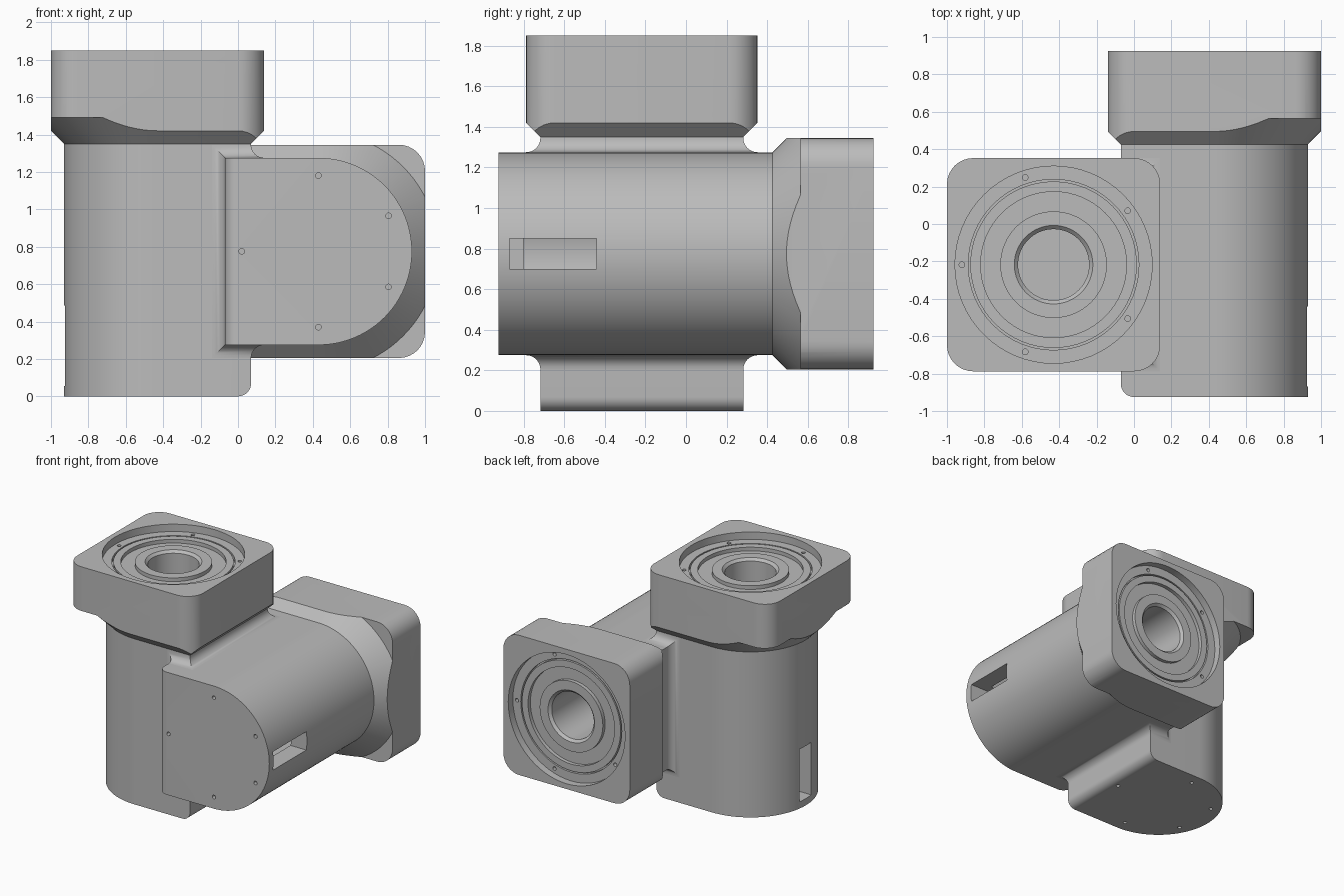
import bpy, bmesh
from math import sin, cos, pi, radians
from mathutils import Matrix, Vector

cube = bpy.data.objects.get("Cube")
if cube:
    bpy.data.objects.remove(cube, do_unlink=True)

grey = bpy.data.materials.new("housing grey")
grey.use_nodes = True
COLOUR = (0.5, 0.5, 0.5, 1)
grey.diffuse_color = COLOUR
grey.node_tree.nodes["Principled BSDF"].inputs["Base Color"].default_value = COLOUR

HEIGHT = 1.85      # base to flange face
NECK = 1.35        # where the flange starts
HALF = 0.5         # half width of the housing
FLANGE = 0.57      # half width of the flange
ROUND = 0.07       # fillet radius


def loft(name, rings, closed=False, edit=None):
    """Skin a list of equal rings; cap the ends unless closed."""
    bm = bmesh.new()
    loops = [[bm.verts.new(p) for p in ring] for ring in rings]
    pairs = list(zip(loops, loops[1:]))
    if closed:
        pairs.append((loops[-1], loops[0]))
    else:
        bm.faces.new(loops[0])
        bm.faces.new(loops[-1])
    for a, b in pairs:
        for i in range(len(a)):
            j = (i + 1) % len(a)
            bm.faces.new((a[i], a[j], b[j], b[i]))
    if edit:
        edit(bm)
    bmesh.ops.recalc_face_normals(bm, faces=bm.faces)
    mesh = bpy.data.meshes.new(name)
    bm.to_mesh(mesh)
    bm.free()
    mesh.materials.append(grey)
    obj = bpy.data.objects.new(name, mesh)
    bpy.context.collection.objects.link(obj)
    return obj


def d_ring(r, z):
    """Half round towards -x, square towards +x."""
    arc = [pi / 2 + pi * i / 48 for i in range(49)]
    return [(r * cos(a), r * sin(a), z) for a in arc] + [(r, -r, z), (r, r, z)]


def circle(r, z, x=0, y=0, n=64):
    return [(x + r * cos(2 * pi * i / n), y + r * sin(2 * pi * i / n), z) for i in range(n)]


def rounded_square(half, r, z):
    pts = []
    for quarter in range(4):
        for i in range(9):
            a = pi / 2 * (quarter + i / 8)
            mid = pi / 2 * quarter + pi / 4
            cx = (half - r) * (1 if cos(mid) > 0 else -1)
            cy = (half - r) * (1 if sin(mid) > 0 else -1)
            pts.append((cx + r * cos(a), cy + r * sin(a), z))
    return pts


def boolean(obj, cutter, operation="DIFFERENCE"):
    mod = obj.modifiers.new("cut", "BOOLEAN")
    mod.operation = operation
    mod.solver = "EXACT"
    mod.object = cutter
    bpy.context.view_layer.objects.active = obj
    bpy.ops.object.modifier_apply(modifier=mod.name)


def discard(*objs):
    for obj in objs:
        bpy.data.objects.remove(obj, do_unlink=True)


def smooth(obj):
    bpy.ops.object.select_all(action="DESELECT")
    obj.select_set(True)
    bpy.context.view_layer.objects.active = obj
    bpy.ops.object.shade_smooth_by_angle(angle=radians(30))


def round_base_edge(bm):
    edges = [e for e in bm.edges
             if all(v.co.x > HALF - 0.01 and v.co.z < 0.01 for v in e.verts)]
    bmesh.ops.bevel(bm, geom=edges, offset=ROUND, segments=8, profile=0.5, affect="EDGES")


def bored_interior():
    """Stepped seat in the flange face, centre bore and hollow chamber."""
    face, floor, low = HEIGHT + 0.05, HEIGHT - 0.06, HEIGHT - 0.09
    steps = [(0.527, face), (0.527, floor), (0.456, floor), (0.456, low),
             (0.445, low), (0.445, floor), (0.39, floor), (0.39, low),
             (0.285, low), (0.285, floor), (0.21, floor), (0.19, floor - 0.02),
             (0.19, 1.3), (0.36, 1.3), (0.36, 0.125)]
    return loft("bore_cutter", [circle(r, z) for r, z in steps])


def screw_hole(x, y, z0, z1):
    return loft("screw_cutter", [circle(0.015, z, x, y, 16) for z in (z0, z1)])


def joint_unit(prefix, matrix):
    # Housing
    body = loft(prefix + "_housing", [d_ring(HALF, z) for z in (0, NECK + 0.01)],
                edit=round_base_edge)
    # Flange: rounded block trimmed underneath by a flared D shape
    flange = loft(prefix + "_flange",
                  [rounded_square(FLANGE, 0.14, z) for z in (NECK - 0.05, HEIGHT)])
    flare = loft("flare_cutter", [d_ring(HALF, NECK), d_ring(0.64, NECK + 0.14),
                                  d_ring(1, NECK + 0.141), d_ring(1, 2)])
    boolean(flange, flare, "INTERSECT")
    # Bore, side slot and screw holes
    bore = bored_interior()
    slot = loft("slot_cutter", [[(x, y, z) for x, y in
                ((-0.6, -0.075), (-0.3, -0.075), (-0.3, 0.075), (-0.6, 0.075))]
                for z in (0.055, 0.485)])
    boolean(body, bore)
    boolean(body, slot)
    boolean(flange, bore)
    discard(flare, bore, slot)
    for x, y in ((0.41, 0), (0, 0.405), (0, -0.405), (-0.375, 0.19), (-0.375, -0.19)):
        hole = screw_hole(x, y, -0.05, 0.04)
        boolean(body, hole)
        discard(hole)
    for k in range(5):
        a = pi + k * 2 * pi / 5
        hole = screw_hole(0.49 * cos(a), 0.49 * sin(a), HEIGHT - 0.12, HEIGHT)
        boolean(flange, hole)
        discard(hole)
    for obj in (body, flange):
        obj.data.transform(matrix)
        smooth(obj)


# Upright unit, and a second one lying along y with its flat side to -x
V_MID, H_MID = -0.2175, 0.775
joint_unit("upright", Matrix.Translation((-0.43, V_MID, 0)))
lying = Matrix(((-1, 0, 0), (0, 0, 1), (0, 1, 0))).to_4x4()
joint_unit("lying", Matrix.Translation((0.43, -0.925, H_MID)) @ lying)

# Concave fillet following the seam between the two housings
rings = []
for x, y, z in ((1, -1, 1), (-1, -1, 1), (-1, -1, -1), (1, -1, -1),
                (1, 1, -1), (-1, 1, -1), (-1, 1, 1), (1, 1, 1)):
    corner = Vector((ROUND * x, V_MID + HALF * y, H_MID + HALF * z))
    climb = Vector((min(x, 0), 0, z))      # along the upright housing
    spread = Vector((max(x, 0), y, 0))     # along the lying housing
    ring = [corner - 0.01 * (climb + spread)]
    for i in range(9):
        t = pi / 2 * i / 8
        ring.append(corner + ROUND * (climb * (1 - sin(t)) + spread * (1 - cos(t))))
    rings.append(ring)
smooth(loft("seam_fillet", rings, closed=True))
